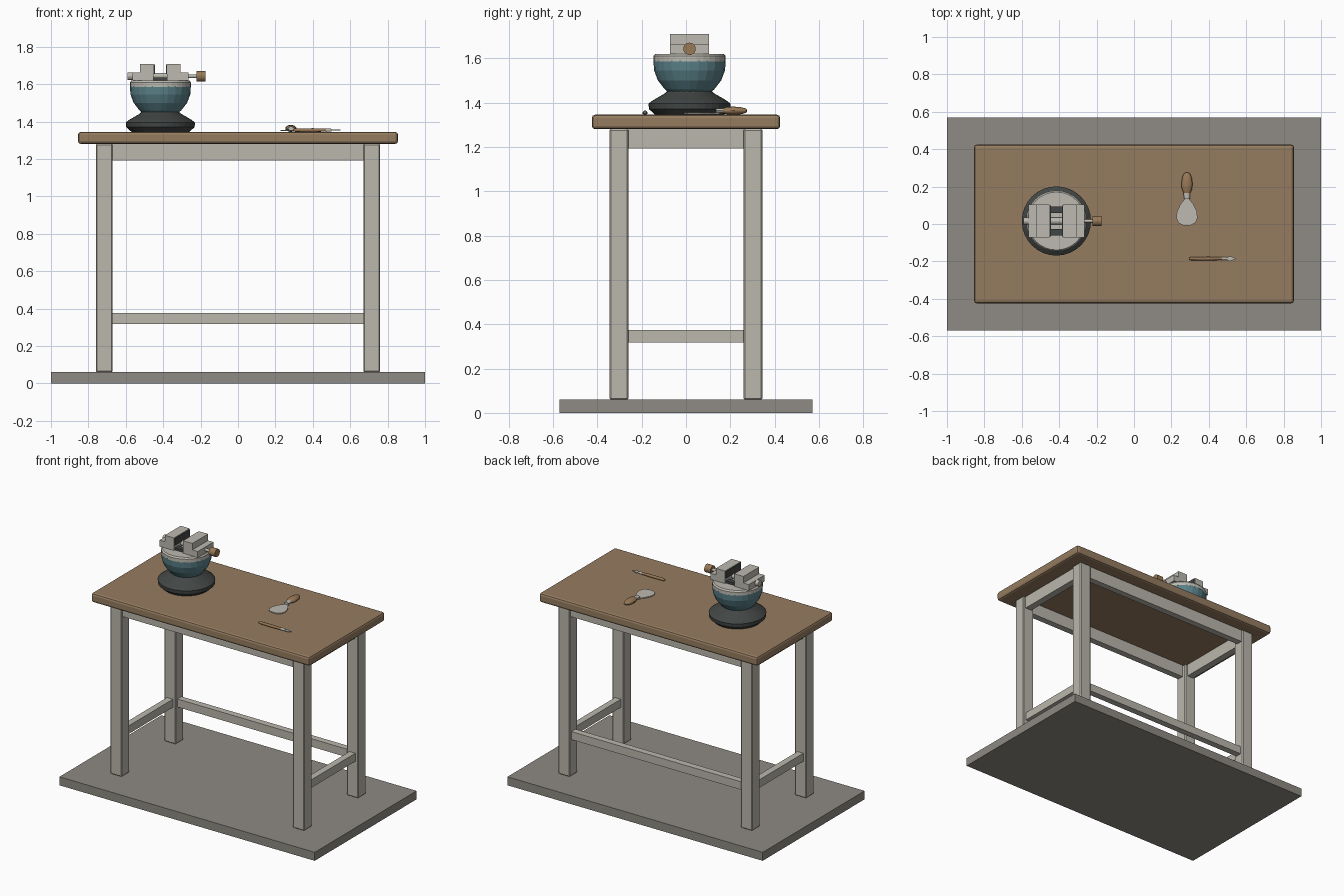
import bpy, bmesh
from math import cos, sin, pi, radians
from mathutils import Matrix

cube = bpy.data.objects.get("Cube")
if cube:
    bpy.data.objects.remove(cube, do_unlink=True)


def material(name, rgb):
    lin = [((c / 255 + 0.055) / 1.055) ** 2.4 for c in rgb] + [1]
    m = bpy.data.materials.new(name)
    m.use_nodes = True
    m.diffuse_color = lin
    m.node_tree.nodes["Principled BSDF"].inputs["Base Color"].default_value = lin
    return m


FLOOR = material("floor grey", (142, 138, 131))
FRAME = material("painted frame", (186, 183, 172))
WOOD = material("bench wood", (149, 124, 96))
GRIP = material("handle wood", (152, 120, 86))
TEAL = material("teal enamel", (90, 130, 138))
DARK = material("dark iron", (66, 70, 68))
METAL = material("pale metal", (188, 186, 176))


def finish(bm, name, mat, bevel=0, segments=1, smooth=False):
    bmesh.ops.recalc_face_normals(bm, faces=bm.faces)
    me = bpy.data.meshes.new(name)
    bm.to_mesh(me)
    bm.free()
    me.materials.append(mat)
    ob = bpy.data.objects.new(name, me)
    bpy.context.collection.objects.link(ob)
    if bevel:
        mod = ob.modifiers.new("Bevel", "BEVEL")
        mod.width, mod.segments = bevel, segments
    if smooth:
        bpy.ops.object.select_all(action="DESELECT")
        ob.select_set(True)
        bpy.context.view_layer.objects.active = ob
        bpy.ops.object.shade_smooth_by_angle(angle=radians(35))
    return ob


def box(name, mat, x, y, z, bevel=0, segments=1):
    """Box from (low, high) ranges on each axis."""
    bm = bmesh.new()
    bmesh.ops.create_cube(bm, size=1)
    for v in bm.verts:
        v.co = [(lo + hi) / 2 + c * (hi - lo) for c, (lo, hi) in zip(v.co, (x, y, z))]
    return finish(bm, name, mat, bevel, segments)


def lathe(name, mat, profile, place, sides=24, smooth=False):
    """Closed solid of revolution from (radius, height) points."""
    bm = bmesh.new()
    rings = [[bm.verts.new((r * cos(2 * pi * i / sides), r * sin(2 * pi * i / sides), h))
              for i in range(sides)] for r, h in profile]
    for a, b in zip(rings, rings[1:]):
        for i in range(sides):
            j = (i + 1) % sides
            bm.faces.new((a[i], a[j], b[j], b[i]))
    bm.faces.new(rings[0])
    bm.faces.new(rings[-1])
    bm.transform(place)
    return finish(bm, name, mat, smooth=smooth)


def plate(name, mat, outline, z, thick):
    """Flat outline in x, y, extruded upward."""
    bm = bmesh.new()
    face = bm.faces.new([bm.verts.new((x, y, z)) for x, y in outline])
    new = bmesh.ops.extrude_face_region(bm, geom=[face])["geom"]
    bmesh.ops.translate(bm, vec=(0, 0, thick),
                        verts=[v for v in new if isinstance(v, bmesh.types.BMVert)])
    return finish(bm, name, mat)


def span(centre, half):
    return (centre - half, centre + half)


ALONG_X = Matrix.Rotation(pi / 2, 4, "Y")
ALONG_Y = Matrix.Rotation(-pi / 2, 4, "X")
at = Matrix.Translation

# Floor slab and bench top
TOP = 1.345
box("floor_slab", FLOOR, (-1, 1), (-0.57, 0.57), (0, 0.06))
box("bench_top", WOOD, (-0.855, 0.855), (-0.425, 0.425), (1.28, TOP), 0.015, 2)

# Legs, aprons and stretchers
LX, LY = 0.715, 0.302
for sx, side in ((-1, "right"), (1, "left")):
    for sy, end in ((-1, "front"), (1, "back")):
        box(f"{end}_{side}_leg", FRAME, span(sx * LX, 0.045), span(sy * LY, 0.043),
            (0.06, 1.28), 0.006)
    box(f"{side}_apron", FRAME, span(sx * LX, 0.025), (-0.26, 0.26), (1.192, 1.28))
    box(f"{side}_stretcher", FRAME, span(sx * LX, 0.023), (-0.26, 0.26), (0.318, 0.375))
for sy, end in ((-1, "front"), (1, "back")):
    box(f"{end}_apron", FRAME, (-0.67, 0.67), span(sy * 0.31, 0.023), (1.192, 1.28))
box("back_stretcher", FRAME, (-0.67, 0.67), span(LY, 0.023), (0.318, 0.375))

# Vice pedestal: iron foot, enamel bowl, metal turntable
VX, VY = -0.415, 0.016
stand = at((VX, VY, TOP))
lathe("vice_foot", DARK, [(0.155, 0), (0.183, 0.025), (0.185, 0.05), (0.165, 0.065),
                          (0.11, 0.097), (0.095, 0.112)], stand, 32)
lathe("vice_bowl", TEAL, [(0.095, 0.1), (0.112, 0.115), (0.143, 0.155), (0.16, 0.2),
                          (0.163, 0.245)], stand)
lathe("vice_turntable", METAL, [(0.163, 0.24), (0.163, 0.264), (0.155, 0.274)], stand, 32)

# Vice jaws, stepped outward, with dark pads on the gripping faces
for s, side in ((-1, "right"), (1, "left")):
    def reach(a, b):
        return tuple(sorted((VX + s * a, VX + s * b)))
    box(f"{side}_jaw_step", METAL, reach(0.036, 0.15), span(VY, 0.088), (1.618, 1.662))
    box(f"{side}_jaw", METAL, reach(0.036, 0.108), span(VY, 0.088), (1.662, 1.708))
    box(f"{side}_jaw_pad", DARK, reach(0.03, 0.036), span(VY, 0.084), (1.655, 1.704))
    box(f"{end}_guide_rail", DARK, (VX - 0.04, VX + 0.04), span(VY + s * 0.06, 0.018),
        (1.618, 1.636))

# Vice screw and handle
lathe("vice_screw", METAL, [(0.018, -0.15), (0.018, 0.15)], at((VX, VY, 1.642)) @ ALONG_X, 16)
lathe("screw_end", METAL, [(0.02, -0.175), (0.02, -0.15)], at((VX, VY, 1.642)) @ ALONG_X, 16)
lathe("handle_rod", METAL, [(0.01, 0.15), (0.01, 0.2)], at((VX, VY, 1.642)) @ ALONG_X, 16)
lathe("handle_knob", GRIP, [(0.028, 0.193), (0.028, 0.242)], at((VX, VY, 1.642)) @ ALONG_X, 20)

# Scraper: rounded blade, ferrule and turned handle
SX = 0.283
half = [(0.018, -0.008), (0.045, 0.006), (0.056, 0.03), (0.054, 0.065), (0.035, 0.105),
        (0.015, 0.13), (0.012, 0.15)]
plate("scraper_blade", METAL, [(SX + x, y) for x, y in half]
      + [(SX - x, y) for x, y in reversed(half)], TOP + 0.003, 0.006)
flat = at((SX, 0, TOP + 0.018)) @ Matrix.Diagonal((1, 1, 0.62, 1)) @ ALONG_Y
lathe("scraper_ferrule", METAL, [(0.016, 0.135), (0.018, 0.172)], flat, 16)
lathe("scraper_handle", GRIP, [(0.017, 0.165), (0.027, 0.185), (0.03, 0.215), (0.025, 0.25),
                               (0.016, 0.27), (0.005, 0.276)], flat, 16, True)

# Small carving tool: slim handle, collar and pointed blade
tool = at((0, -0.185, TOP + 0.009)) @ ALONG_X
lathe("carver_handle", GRIP, [(0.005, 0.295), (0.009, 0.305), (0.01, 0.4), (0.008, 0.472)],
      tool, 12, True)
lathe("carver_collar", METAL, [(0.009, 0.47), (0.007, 0.5)], tool, 12)
plate("carver_blade", METAL, [(0.495, -0.193), (0.515, -0.198), (0.548, -0.185),
                              (0.515, -0.172), (0.495, -0.177)], TOP + 0.006, 0.005)
